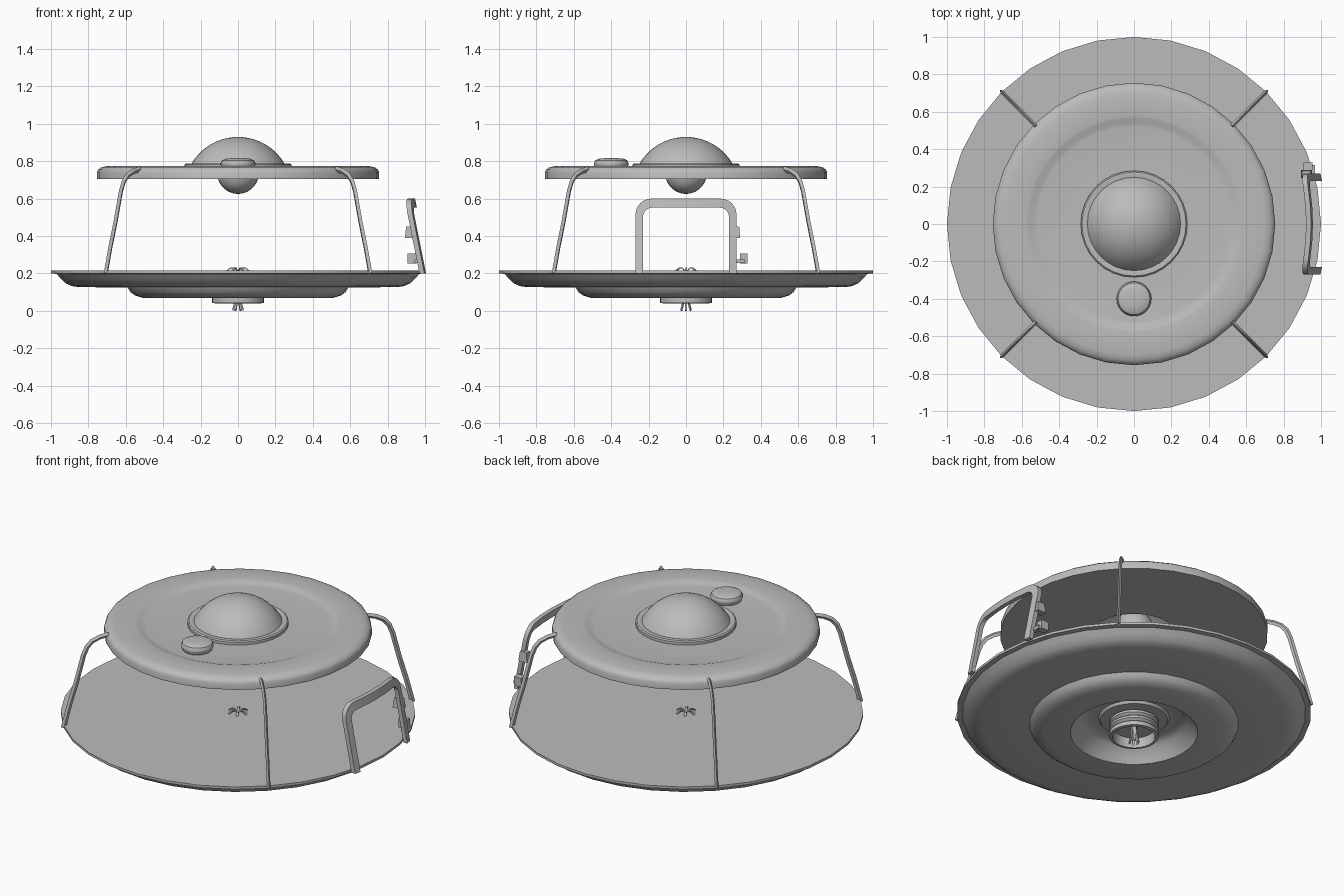
import bpy, bmesh, math
from mathutils import Matrix, Vector

cube = bpy.data.objects.get("Cube")
if cube:
    bpy.data.objects.remove(cube, do_unlink=True)

GREY = (0.5, 0.5, 0.5, 1)
mat = bpy.data.materials.new("plain grey")
mat.use_nodes = True
mat.diffuse_color = GREY
mat.node_tree.nodes["Principled BSDF"].inputs["Base Color"].default_value = GREY


def finish(name, bm, angle=35):
    bmesh.ops.recalc_face_normals(bm, faces=bm.faces)
    mesh = bpy.data.meshes.new(name)
    bm.to_mesh(mesh)
    bm.free()
    mesh.materials.append(mat)
    obj = bpy.data.objects.new(name, mesh)
    bpy.context.collection.objects.link(obj)
    bpy.ops.object.select_all(action='DESELECT')
    obj.select_set(True)
    bpy.context.view_layer.objects.active = obj
    bpy.ops.object.shade_smooth_by_angle(angle=math.radians(angle))
    return obj


def lathe(name, profile, closed=False, at=(0, 0), segments=32):
    """Spin (radius, height) points round a vertical axis."""
    bm = bmesh.new()
    rings = []
    for r, z in profile:
        if r == 0:
            rings.append([bm.verts.new((at[0], at[1], z))] * segments)
        else:
            rings.append([bm.verts.new((at[0] + r * math.cos(a), at[1] + r * math.sin(a), z))
                          for a in (math.tau * i / segments for i in range(segments))])
    pairs = list(zip(rings, rings[1:]))
    if closed:
        pairs.append((rings[-1], rings[0]))
    for lo, hi in pairs:
        for i in range(segments):
            j = (i + 1) % segments
            corners = list(dict.fromkeys((lo[i], lo[j], hi[j], hi[i])))
            bm.faces.new(corners)
    return finish(name, bm)


def sweep(name, sections):
    """Skin a list of four-cornered sections into a capped bar."""
    bm = bmesh.new()
    rings = [[bm.verts.new(p) for p in s] for s in sections]
    for a, b in zip(rings, rings[1:]):
        for i in range(4):
            j = (i + 1) % 4
            bm.faces.new((a[i], a[j], b[j], b[i]))
    bm.faces.new(rings[0])
    bm.faces.new(rings[-1])
    return finish(name, bm)


def box(name, centre, size, taper=1.0):
    bm = bmesh.new()
    bmesh.ops.create_cube(bm, size=1)
    for v in bm.verts:
        k = taper if v.co.z > 0 else 1
        v.co = Vector(centre) + Vector((v.co.x * size[0] * k, v.co.y * size[1] * k, v.co.z * size[2]))
    return finish(name, bm)


# Lower dish: flat top, curved underside, stepped ring and central recess
lathe("lower_dish", [
    (0, 0.215), (1, 0.215), (1, 0.2), (0.97, 0.198), (0.945, 0.17), (0.92, 0.147),
    (0.89, 0.133), (0.85, 0.127), (0.59, 0.125), (0.575, 0.1), (0.55, 0.082),
    (0.51, 0.07), (0.36, 0.07), (0.34, 0.1), (0.3, 0.15), (0.265, 0.17),
    (0.2, 0.165), (0.19, 0.15), (0.15, 0.15), (0, 0.15)])

# Ridged hollow socket beneath the dish
ridges = []
for i in range(3):
    z = 0.15 - i * 0.036
    ridges += [(0.124, z), (0.138, z - 0.01), (0.138, z - 0.024)]
lathe("socket", ridges + [(0.138, 0.043), (0.12, 0.04), (0.115, 0.1), (0, 0.105)])

# Small claws in the socket, and the matching star on top of the dish
for i in range(6):
    turn = Matrix.Rotation(math.tau * i / 6, 3, 'Z')

    def blade(name, path, half, thick):
        sections = []
        for r, z in path:
            sections.append([turn @ Vector(p) for p in (
                (r, -half, z), (r, half, z), (r + thick, half, z + thick), (r + thick, -half, z + thick))])
        sweep(name, sections)

    blade("claw_%d" % i, [(0.008, 0.11), (0.012, 0.05), (0.02, 0.02), (0.026, 0)], 0.006, 0.006)
    blade("star_leaf_%d" % i, [(0.004, 0.21), (0.02, 0.226), (0.038, 0.226), (0.056, 0.212)], 0.006, 0.005)

# Upper plate: ring with a shallow step and a central opening
lathe("upper_plate", [
    (0.24, 0.705), (0.755, 0.705), (0.755, 0.742), (0.748, 0.755), (0.73, 0.768),
    (0.7, 0.774), (0.58, 0.775), (0.565, 0.772), (0.54, 0.763), (0.52, 0.76), (0.24, 0.765)], closed=True)

# Dome with its flange, hollow beneath
R, SHELL, BASE = 0.288, 0.27, 0.642
outer = [(R * math.sin(a), BASE + R * math.cos(a)) for a in (math.radians(60 - 6 * i) for i in range(10))]
inner = [(SHELL * math.sin(a), BASE + SHELL * math.cos(a)) for a in (math.radians(6 * i) for i in range(1, 11))]
lathe("dome", [(0.285, 0.76), (0.285, 0.782), (0.278, 0.788), (0.258, 0.788)]
      + outer + [(0, BASE + R)])
lathe("dome_lining", [(0, BASE + SHELL)] + inner + [(0.24, 0.76)])

# Hanging ball under the dome
ball = [(0.112 * math.sin(a), 0.737 + 0.112 * math.cos(a)) for a in (math.pi * i / 14 for i in range(1, 14))]
lathe("hanging_ball", [(0, 0.849)] + ball + [(0, 0.625)])

# Round knob on the front of the plate
lathe("front_knob", [(0.08, 0.755), (0.093, 0.782), (0.093, 0.79), (0.085, 0.805),
                     (0.068, 0.813), (0.04, 0.816), (0, 0.817)], at=(0, -0.4), segments=24)

# Four bent struts on the diagonals
strut_path = [(0.74, 0.758), (0.79, 0.747), (0.835, 0.725), (0.865, 0.69), (0.885, 0.64),
              (0.925, 0.48), (0.965, 0.34), (1.0, 0.2)]
for i, label in enumerate(("back_left", "back_right", "front_right", "front_left")):
    a = math.radians(45 + 90 * i)
    out, side = Vector((math.cos(a), math.sin(a), 0)), Vector((-math.sin(a), math.cos(a), 0))
    sections = []
    for k, (r, z) in enumerate(strut_path):
        p, q = strut_path[max(k - 1, 0)], strut_path[min(k + 1, len(strut_path) - 1)]
        along = (out * (q[0] - p[0]) + Vector((0, 0, q[1] - p[1]))).normalized()
        normal = along.cross(side)
        c = out * r + Vector((0, 0, z))
        sections.append([c + normal * 0.015, c + side * 0.01, c - normal * 0.015, c - side * 0.01])
    sweep("strut_" + label, sections)


# Arched handle leaning inwards, its top bar following the rim
def arch(half, top, radius):
    quarter = [(half - radius + radius * math.cos(a), top - radius + radius * math.sin(a))
               for a in (math.radians(15 * i) for i in range(7))]
    right = [(half, 0.2), (half, 0.35)] + quarter + [((half - radius) / 2, top)]
    return right + [(0, top)] + [(-y, z) for y, z in reversed(right)]


def handle_x(y, z):
    return 0.985 - 0.2 * (z - 0.2) + 0.03 * (1 - (y / 0.27) ** 2)


sections = []
for (yo, zo), (yi, zi) in zip(arch(0.27, 0.6, 0.085), arch(0.23, 0.552, 0.05)):
    xo, xi = handle_x(yo, zo), handle_x(yi, zi)
    sections.append([(xo - 0.015, yo, zo), (xo + 0.012, yo, zo), (xi + 0.012, yi, zi), (xi - 0.015, yi, zi)])
sweep("handle", sections)

# Small fittings beside the handle
box("upper_clip", (0.922, 0.268, 0.42), (0.06, 0.044, 0.06), 0.75)
box("lower_clip", (0.93, 0.308, 0.28), (0.05, 0.04, 0.055))
box("lower_clip_pin", (0.955, 0.285, 0.265), (0.025, 0.06, 0.02))
